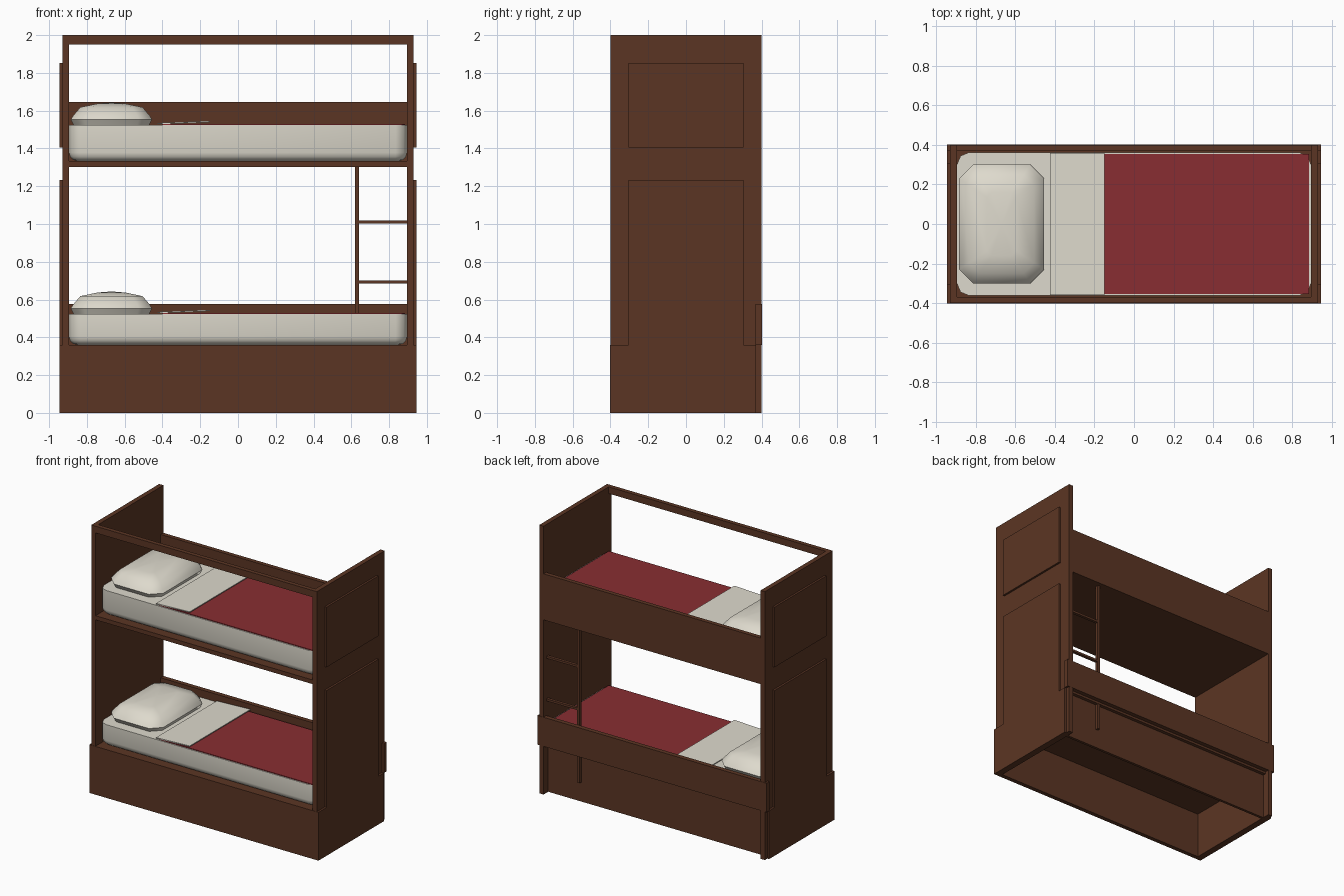
import bpy, bmesh

if "Cube" in bpy.data.objects:
    bpy.data.objects.remove(bpy.data.objects["Cube"])


def material(name, rgb):
    m = bpy.data.materials.new(name)
    m.diffuse_color = (*rgb, 1)
    m.use_nodes = True
    m.node_tree.nodes["Principled BSDF"].inputs["Base Color"].default_value = m.diffuse_color
    return m


WOOD = material("brown_wood", (0.105, 0.036, 0.017))
LINEN = material("off_white_linen", (0.73, 0.70, 0.61))
RED = material("red_blanket", (0.25, 0.027, 0.032))


def finish(bm, name, mat, smooth=False):
    bmesh.ops.recalc_face_normals(bm, faces=bm.faces[:])
    me = bpy.data.meshes.new(name)
    bm.to_mesh(me)
    bm.free()
    me.materials.append(mat)
    ob = bpy.data.objects.new(name, me)
    bpy.context.collection.objects.link(ob)
    if smooth:
        bpy.context.view_layer.objects.active = ob
        ob.select_set(True)
        bpy.ops.object.shade_smooth_by_angle(angle=0.8)
        ob.select_set(False)
    return ob


def make_box(x, y, z):
    bm = bmesh.new()
    bmesh.ops.create_cube(bm, size=1)
    for v in bm.verts:
        for i, (lo, hi) in enumerate((x, y, z)):
            v.co[i] = lo if v.co[i] < 0 else hi
    return bm


def box(name, x, y, z, mat=WOOD):
    return finish(make_box(x, y, z), name, mat)


def mattress(name, z0, z1):
    bm = make_box((-0.895, 0.895), (-0.362, 0.362), (z0, z1))
    upright = [e for e in bm.edges if abs(e.verts[0].co.z - e.verts[1].co.z) > 0.01]
    bmesh.ops.bevel(bm, geom=upright, offset=0.06, segments=2, profile=0.5, affect='EDGES')
    low = [e for e in bm.edges if all(v.co.z < z0 + 0.001 for v in e.verts)]
    bmesh.ops.bevel(bm, geom=low, offset=0.045, segments=3, profile=0.5, affect='EDGES')
    finish(bm, name, LINEN, True)


def pillow(name, z):
    # stacked eight-sided rings: (inset, height)
    bm = bmesh.new()
    rings = []
    for inset, h in ((0.015, 0), (0.0, 0.03), (0.012, 0.05), (0.05, 0.095), (0.14, 0.114)):
        a, b = 0.215 - inset, 0.30 - inset
        c = 0.07 * a / 0.215
        pts = [(a, b - c), (a - c, b), (c - a, b), (-a, b - c),
               (-a, c - b), (c - a, -b), (a - c, -b), (a, c - b)]
        rings.append([bm.verts.new((px - 0.67, py, z + h)) for px, py in pts])
    for r, s in zip(rings, rings[1:]):
        for i in range(8):
            j = (i + 1) % 8
            bm.faces.new((r[i], r[j], s[j], s[i]))
    bm.faces.new(rings[0])
    top = bm.verts.new((-0.67, 0, z + 0.12))
    for i in range(8):
        bm.faces.new((rings[-1][i], rings[-1][(i + 1) % 8], top))
    finish(bm, name, LINEN, True)


def folded_sheet(name, z):
    # turned-down sheet rising slightly over the blanket edge
    bm = make_box((-0.425, -0.148), (-0.358, 0.358), (z + 0.002, z + 0.009))
    for v in bm.verts:
        if v.co.x > -0.2:
            v.co.z += 0.011
    finish(bm, name, LINEN)


# bed ends with raised panels and base cheeks, mirrored left and right
for side, s in (("left", -1), ("right", 1)):
    def span(a, b):
        return tuple(sorted((s * a, s * b)))
    box(side + "_end_panel", span(0.895, 0.93), (-0.4, 0.4), (0, 2))
    box(side + "_upper_raised_panel", span(0.93, 0.945), (-0.305, 0.305), (1.405, 1.853))
    box(side + "_lower_raised_panel", span(0.93, 0.945), (-0.305, 0.305), (0.36, 1.232))
    box(side + "_base_cheek", span(0.93, 0.945), (-0.4, 0.37), (0, 0.36))

# base and rails
box("base_front", (-0.945, 0.945), (-0.402, -0.37), (0, 0.36))
box("base_back", (-0.895, 0.895), (0.325, 0.345), (0, 0.36))
box("lower_platform", (-0.895, 0.895), (-0.37, 0.37), (0.343, 0.36))
box("lower_back_rail", (-0.945, 0.945), (0.368, 0.402), (0.36, 0.577))
box("upper_platform", (-0.895, 0.895), (-0.4, 0.368), (1.302, 1.333))
box("upper_back_rail", (-0.895, 0.895), (0.368, 0.4), (1.302, 1.645))
box("top_front_rail", (-0.895, 0.895), (-0.4, -0.368), (1.95, 2.0))

# ladder: one upright, rungs reach the right end panel
box("ladder_upright", (0.62, 0.64), (0.345, 0.367), (0.145, 1.302))
for i, z in enumerate((0.685, 1.003)):
    box("ladder_rung_%d" % (i + 1), (0.64, 0.895), (0.345, 0.367), (z, z + 0.016))

# bedding on both bunks
for level, z0, z1 in (("lower", 0.36, 0.523), ("upper", 1.333, 1.523)):
    mattress(level + "_mattress", z0, z1)
    pillow(level + "_pillow", z1)
    box(level + "_blanket", (-0.40, 0.885), (-0.355, 0.355), (z1, z1 + 0.006), RED)
    folded_sheet(level + "_folded_sheet", z1 + 0.003)
